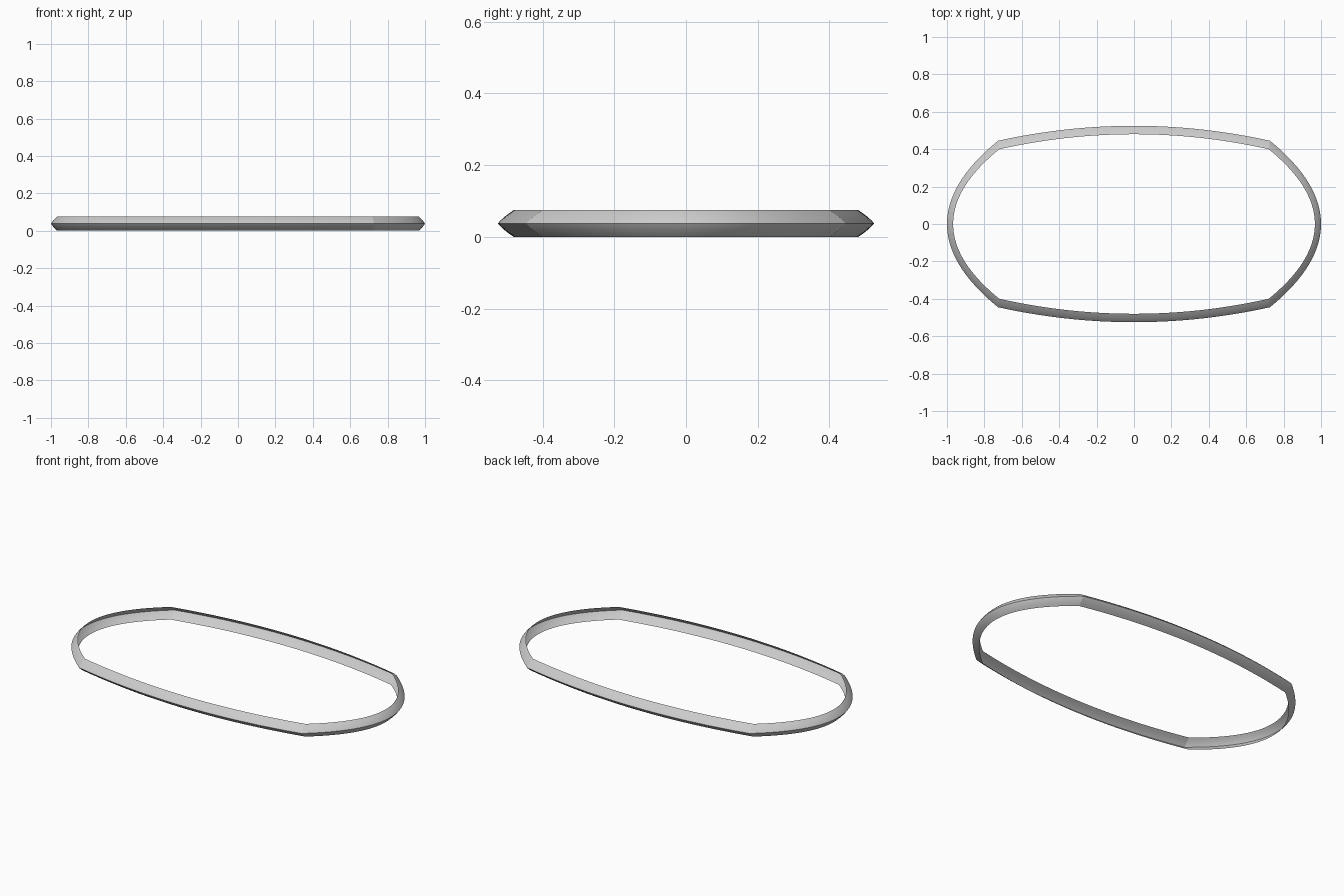
import bpy, bmesh, math

if "Cube" in bpy.data.objects:
    bpy.data.objects.remove(bpy.data.objects["Cube"])

H = 0.075          # band height
SEG = 40           # steps along each arc
N = 5              # steps on each half of the section
# open bulged section with a ridge at mid height: (outward fraction, z)
HALF = [(1.3 * i / N - 0.3 * (i / N) ** 2, H / 2 * i / N) for i in range(N + 1)]
SECTION = HALF + [(t, H - z) for t, z in reversed(HALF[:-1])]


def lerp(a, b, t):
    return a + (b - a) * t


def long_point(u, t):
    return u * lerp(0.72, 0.727, t), lerp(0.48, 0.525, t) - 0.08 * u * u


def end_point(u, t):
    return (lerp(0.967, 1.0, t) - lerp(0.247, 0.273, t) * u * u,
            -u * lerp(0.40, 0.445, t))


def make_arc(name, point, sign, inward):
    bm = bmesh.new()
    rings = []
    for i in range(SEG + 1):
        u = -1 + 2 * i / SEG
        rings.append([bm.verts.new((sign * x, sign * y, z))
                      for (x, y), z in ((point(u, t), z) for t, z in SECTION)])
    for a, b in zip(rings, rings[1:]):
        for j in range(len(SECTION) - 1):
            quad = (a[j], a[j + 1], b[j + 1], b[j])
            bm.faces.new(quad[::-1] if inward else quad)
    mesh = bpy.data.meshes.new(name)
    bm.to_mesh(mesh)
    bm.free()
    ob = bpy.data.objects.new(name, mesh)
    bpy.context.collection.objects.link(ob)
    bpy.context.view_layer.objects.active = ob
    ob.select_set(True)
    bpy.ops.object.shade_smooth_by_angle(angle=math.radians(30))
    ob.select_set(False)


# two long rails and two rounded ends; the back and left sheets face inward
make_arc("front_rail", long_point, -1, False)
make_arc("back_rail", long_point, 1, True)
make_arc("right_end", end_point, 1, False)
make_arc("left_end", end_point, -1, True)
